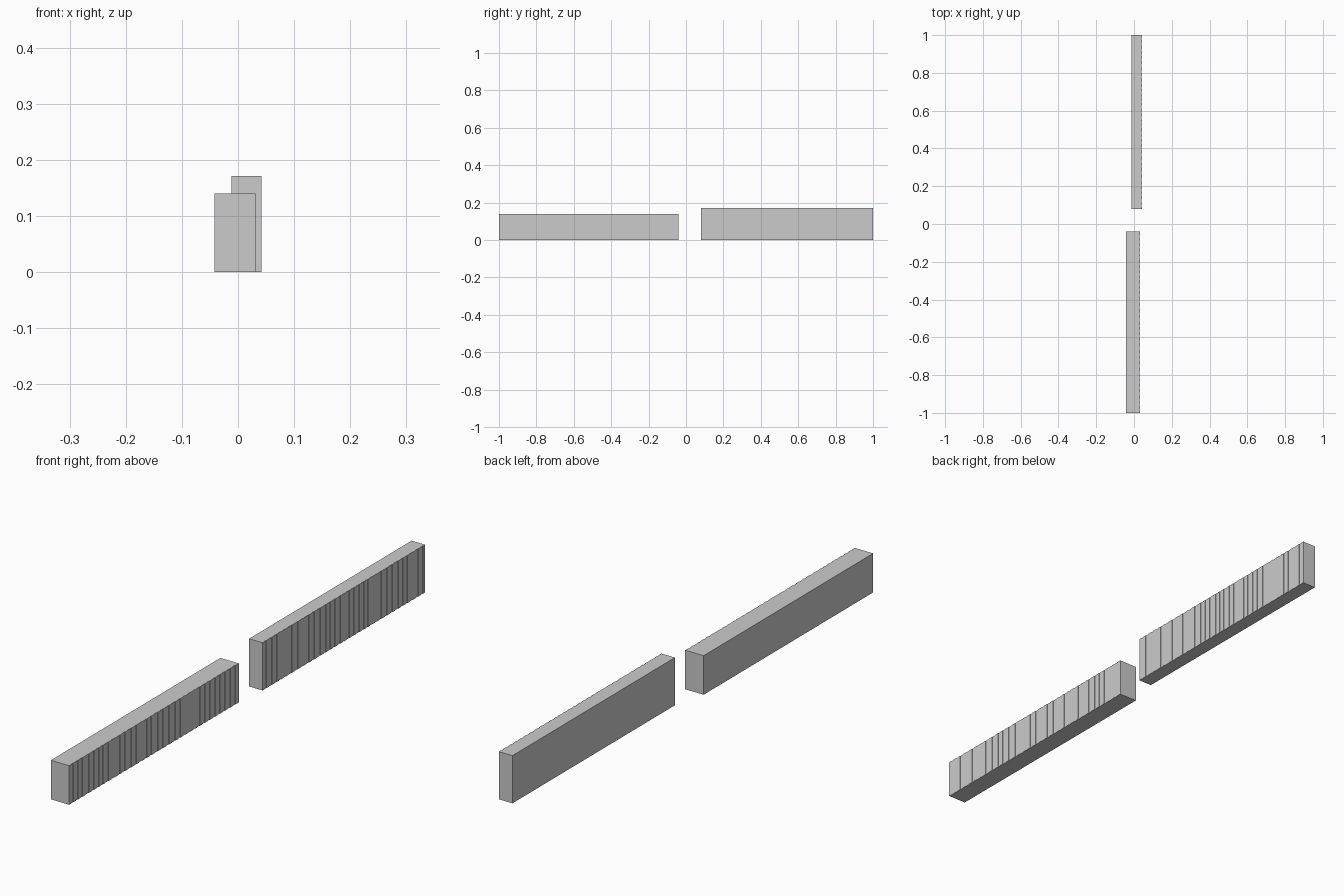
import bpy, bmesh, random

if "Cube" in bpy.data.objects:
    bpy.data.objects.remove(bpy.data.objects["Cube"])

random.seed(4)


def book_row(name, x0, x1, y0, y1, height, count):
    """Solid row of books: flat back and ends, stepped spines along +x."""
    widths = [random.uniform(0.7, 1.3) for _ in range(count)]
    scale = (y1 - y0) / sum(widths)
    outline = [(x0, y1), (x0, y0)]
    y = y0
    for i, w in enumerate(widths):
        # neighbouring spines sit very slightly in or out
        x = x1 - (0.0015 if i % 2 else 0.0)
        end = y1 if i == count - 1 else y + w * scale
        outline += [(x, y), (x, end)]
        y = end
    bm = bmesh.new()
    base = bm.faces.new([bm.verts.new((px, py, 0)) for px, py in outline])
    top = bmesh.ops.extrude_face_region(bm, geom=[base])["geom"]
    bmesh.ops.translate(bm, vec=(0, 0, height),
                        verts=[g for g in top if isinstance(g, bmesh.types.BMVert)])
    bmesh.ops.recalc_face_normals(bm, faces=bm.faces[:])
    mesh = bpy.data.meshes.new(name)
    bm.to_mesh(mesh)
    bm.free()
    obj = bpy.data.objects.new(name, mesh)
    bpy.context.collection.objects.link(obj)
    return obj


# two rows of upright books with a gap between them
book_row("low_book_row", -0.042, 0.031, -1.0, -0.04, 0.14, 65)
book_row("tall_book_row", -0.012, 0.042, 0.08, 1.0, 0.171, 65)
